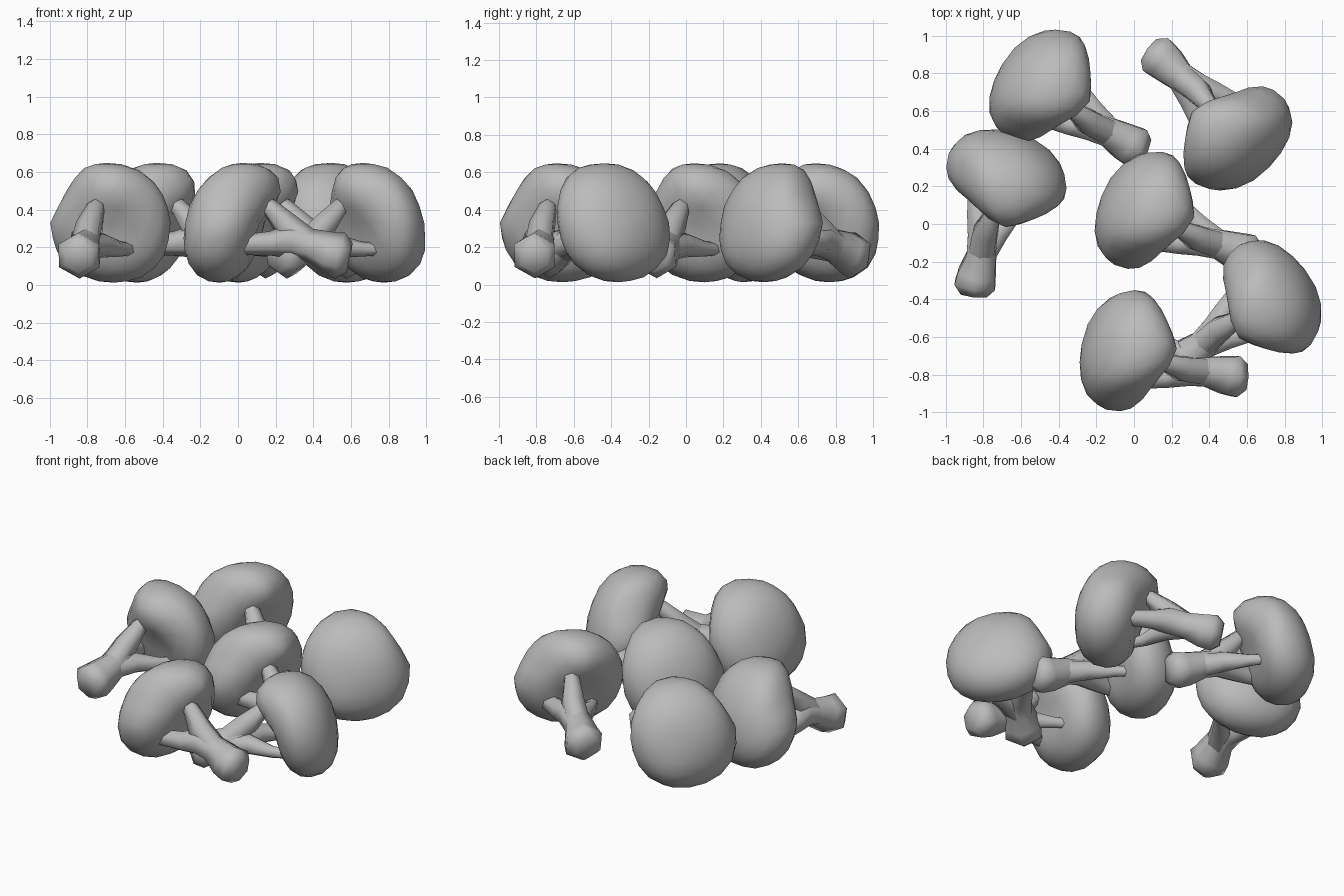
import bpy, bmesh, math
from mathutils import Vector, Matrix

cube = bpy.data.objects.get("Cube")
if cube:
    bpy.data.objects.remove(cube)

grey = bpy.data.materials.new("plain grey")
grey.use_nodes = True
grey.diffuse_color = (0.5, 0.5, 0.5, 1)
grey.node_tree.nodes["Principled BSDF"].inputs["Base Color"].default_value = (0.5, 0.5, 0.5, 1)


def tube(bm, rings, sides=6):
    """Loft a tapered tube through (x, y, z, radius) rings and cap both ends."""
    pts = [Vector(r[:3]) for r in rings]
    loops = []
    for i, r in enumerate(rings):
        axis = pts[min(i + 1, len(pts) - 1)] - pts[max(i - 1, 0)]
        side = axis.cross(Vector((0, 0, 1))).normalized()
        up = side.cross(axis).normalized()
        loops.append([bm.verts.new(pts[i] + r[3] * (side * math.cos(a) + up * math.sin(a)))
                      for a in (math.tau * (k + 0.5) / sides for k in range(sides))])
    for a, b in zip(loops, loops[1:]):
        for k in range(sides):
            n = (k + 1) % sides
            bm.faces.new((a[k], a[n], b[n], b[k]))
    bm.faces.new(loops[0])
    bm.faces.new(loops[-1])


def head_shape(d):
    """Turn a sphere direction into a full, slightly boxy cap, leaning over the stalk."""
    d = d / sum(abs(c) ** 2.2 for c in d) ** (1 / 2.2)
    lump = 1 + 0.02 * math.sin(5 * d.x + 2) * math.sin(4 * d.z + 1)
    # one upper shoulder slopes away
    shoulder = 1 - 0.45 * max(0, -d.x) * max(0, d.z)
    x = 0.318 * d.x * lump * shoulder - 0.02 * d.z
    z = 0.33 + 0.318 * d.z
    y = -0.06 * d.z - 0.055 * d.x
    if d.y > 0:
        y += 0.24 * d.y * lump
    else:
        y += 0.185 * d.y
        # upper lobe hangs forward, and the middle is dished around the branches
        y -= 0.15 * max(0, d.z) * -d.y * max(0, 1 - 1.3 * abs(d.x))
        y += 0.03 * max(0, 1 - (d.x ** 2 + (d.z + 0.2) ** 2) / 0.3)
    return Vector((x, y, z))


def make_mesh(name, bm):
    bmesh.ops.recalc_face_normals(bm, faces=bm.faces)
    mesh = bpy.data.meshes.new(name)
    bm.to_mesh(mesh)
    bm.free()
    mesh.materials.append(grey)
    return mesh


# Rounded head
bm = bmesh.new()
bmesh.ops.create_icosphere(bm, subdivisions=3, radius=1)
for v in bm.verts:
    v.co = head_shape(v.co.normalized())
head = make_mesh("floret_head", bm)

# Stalk with knobbly foot and three branches reaching into the head
bm = bmesh.new()
tube(bm, [(-0.17, -0.62, 0.145, 0.08), (-0.165, -0.57, 0.155, 0.125),
          (-0.155, -0.51, 0.17, 0.115), (-0.13, -0.41, 0.21, 0.09),
          (-0.125, -0.3, 0.235, 0.09), (-0.15, -0.2, 0.22, 0.065), (-0.16, 0.0, 0.21, 0.05)])
tube(bm, [(-0.13, -0.4, 0.22, 0.08), (-0.11, -0.29, 0.31, 0.075),
          (-0.075, -0.2, 0.41, 0.05), (-0.05, -0.05, 0.45, 0.035)])
tube(bm, [(-0.13, -0.42, 0.2, 0.08), (-0.04, -0.29, 0.21, 0.065),
          (0.06, -0.18, 0.19, 0.04), (0.14, -0.06, 0.19, 0.03)])
stalk = make_mesh("floret_stalk", bm)

# Scatter: head centre and turn about the vertical
places = [(-0.68, 0.245, 0), (-0.485, 0.73, 73), (0.535, 0.465, -120),
          (0.06, 0.07, 83), (-0.035, -0.675, 93), (0.72, -0.4, -38)]
for i, (x, y, turn) in enumerate(places, 1):
    for mesh in (head, stalk):
        ob = bpy.data.objects.new(f"{mesh.name}_{i}", mesh)
        bpy.context.collection.objects.link(ob)
        ob.matrix_world = Matrix.Translation((x, y, 0)) @ Matrix.Rotation(math.radians(turn), 4, "Z")
        ob.select_set(True)
        bpy.context.view_layer.objects.active = ob
bpy.ops.object.shade_smooth_by_angle(angle=math.radians(75))
